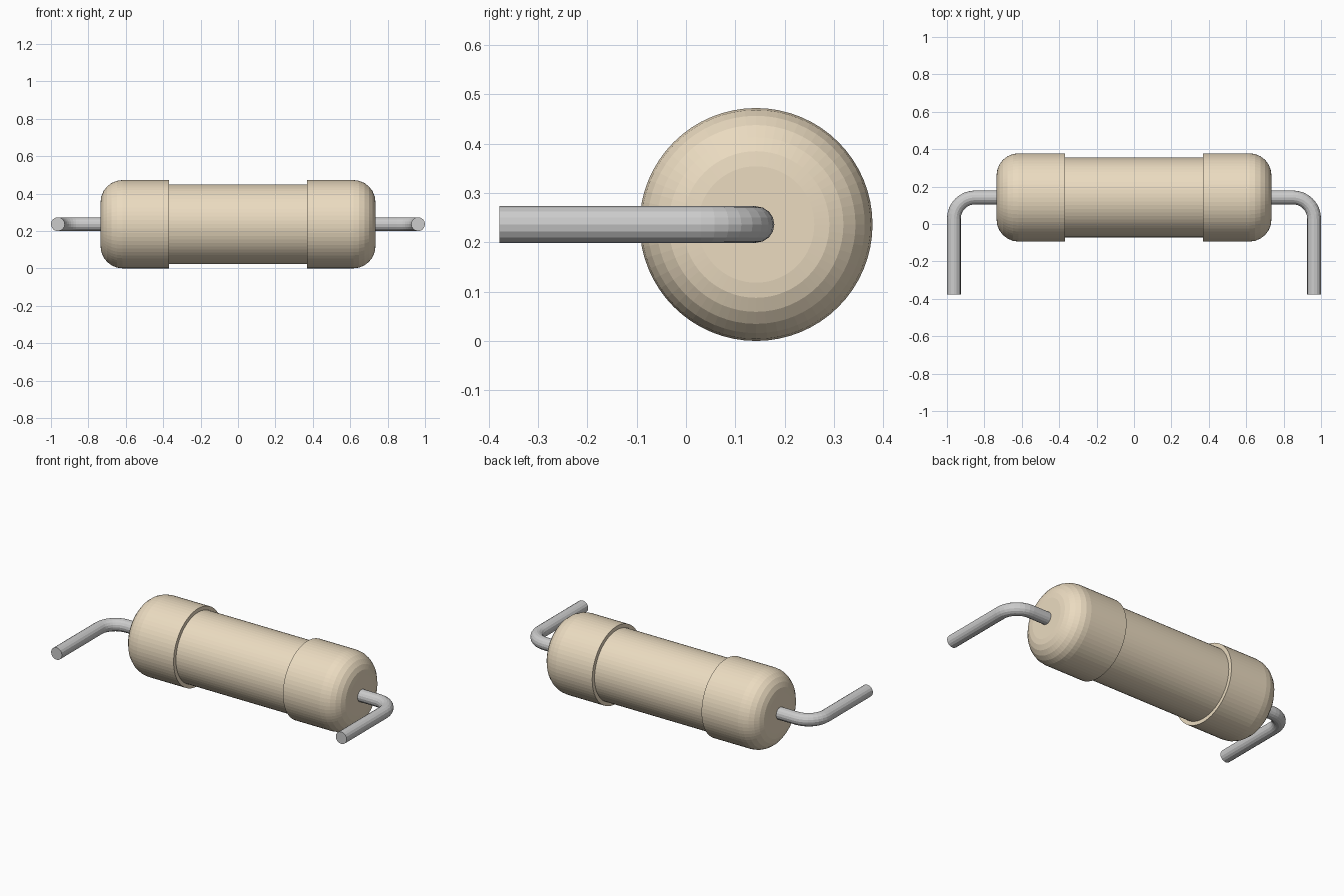
import bpy, bmesh
from math import sin, cos, pi, radians
from mathutils import Matrix, Vector

if "Cube" in bpy.data.objects:
    bpy.data.objects.remove(bpy.data.objects["Cube"])

AXIS_Y, AXIS_Z = 0.142, 0.236      # centre line of the body
R_CAP, R_MID = 0.236, 0.213
X_END, X_STEP, FILLET = 0.735, 0.37, 0.118
SIDES = 64
WIRE_R, BEND_R, LEAD_X, TIP_Y = 0.037, 0.113, 0.963, -0.378


def material(name, color):
    mat = bpy.data.materials.new(name)
    mat.diffuse_color = color
    mat.use_nodes = True
    mat.node_tree.nodes["Principled BSDF"].inputs["Base Color"].default_value = mat.diffuse_color
    return mat


def lathe_x(name, profile, mat):
    """Spin (x, radius) points around the body axis; end points lie on the axis."""
    bm = bmesh.new()
    verts = [bm.verts.new((x, 0, r)) for x, r in profile]
    edges = [bm.edges.new(pair) for pair in zip(verts, verts[1:])]
    bmesh.ops.spin(bm, geom=verts + edges, cent=(0, 0, 0), axis=(1, 0, 0),
                   angle=2 * pi, steps=SIDES, use_duplicate=False)
    bmesh.ops.remove_doubles(bm, verts=bm.verts, dist=1e-5)
    bmesh.ops.recalc_face_normals(bm, faces=bm.faces)
    bmesh.ops.translate(bm, verts=bm.verts, vec=(0, AXIS_Y, AXIS_Z))
    mesh = bpy.data.meshes.new(name)
    bm.to_mesh(mesh)
    bm.free()
    mesh.materials.append(mat)
    obj = bpy.data.objects.new(name, mesh)
    bpy.context.collection.objects.link(obj)
    return obj


def wire(name, points):
    """Round wire with closed ends along a polyline."""
    curve = bpy.data.curves.new(name, 'CURVE')
    curve.dimensions = '3D'
    curve.bevel_depth = WIRE_R
    curve.bevel_resolution = 6
    curve.use_fill_caps = True
    spline = curve.splines.new('POLY')
    spline.points.add(len(points) - 1)
    for p, co in zip(spline.points, points):
        p.co = (*co, 1)
    obj = bpy.data.objects.new(name, curve)
    bpy.context.collection.objects.link(obj)
    bpy.ops.object.select_all(action='DESELECT')
    obj.select_set(True)
    bpy.context.view_layer.objects.active = obj
    bpy.ops.object.convert(target='MESH')
    for poly in bpy.context.object.data.polygons:
        poly.use_smooth = False


# Body: narrow middle with a wider, rounded cap at each end
half = [(X_STEP, R_MID), (X_STEP, R_CAP)]
for i in range(7):
    a = radians(15 * i)
    half.append((X_END - FILLET + FILLET * sin(a), R_CAP - FILLET + FILLET * cos(a)))
half.append((X_END, 0))
profile = [(-x, r) for x, r in reversed(half)] + half
lathe_x("resistor_body", profile, material("tan_ceramic", (0.83, 0.71, 0.53, 1)))

# Leads: straight out of the cap, round bend, then forward
for side, label in ((-1, "left"), (1, "right")):
    path = [(side * (X_END - 0.01), AXIS_Y, AXIS_Z)]
    for i in range(9):
        a = pi / 2 * i / 8
        path.append((side * (LEAD_X - BEND_R + BEND_R * sin(a)),
                     AXIS_Y - BEND_R + BEND_R * cos(a), AXIS_Z))
    path.append((side * LEAD_X, TIP_Y, AXIS_Z))
    wire(label + "_lead", path)
